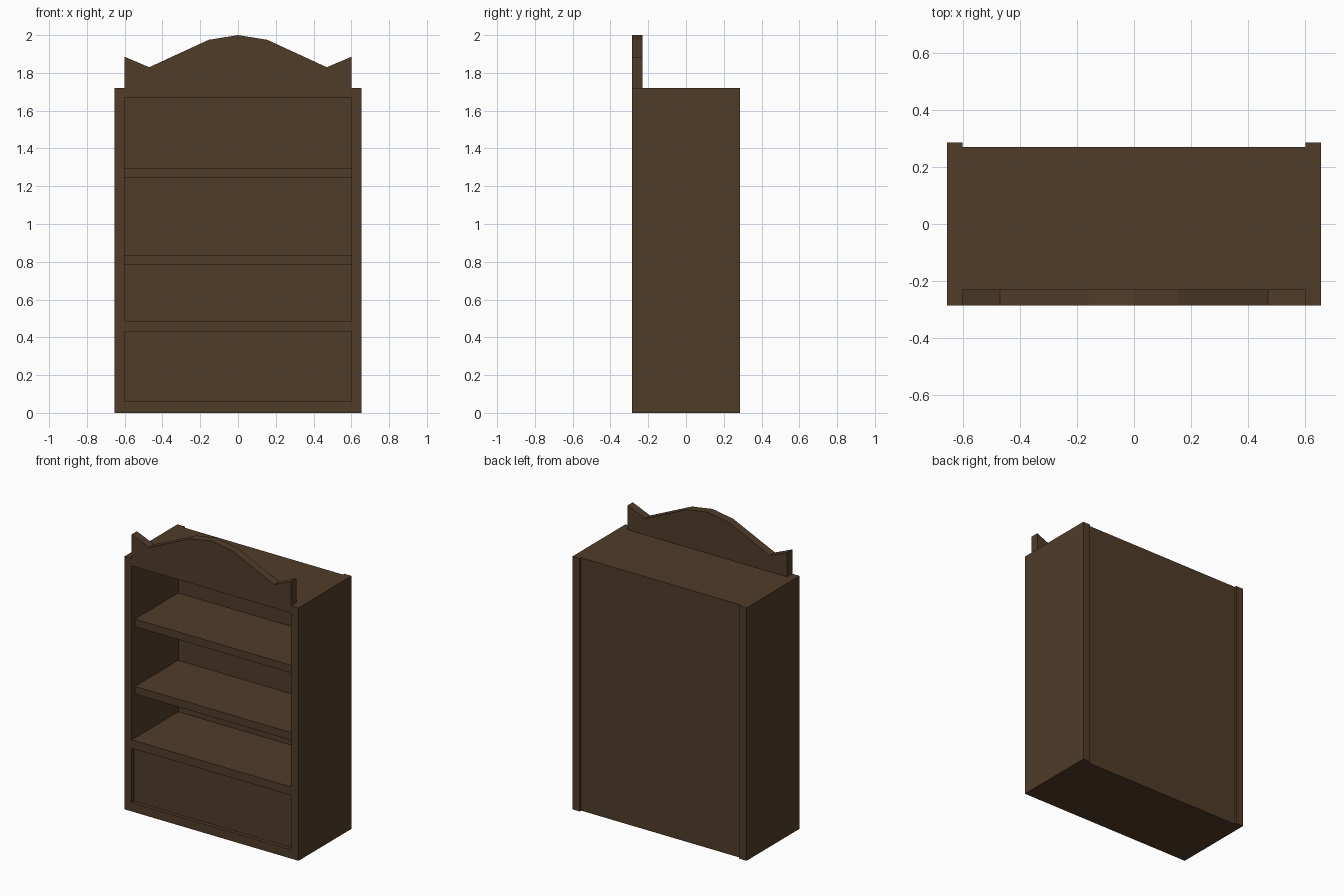
import bpy, bmesh

if "Cube" in bpy.data.objects:
    bpy.data.objects.remove(bpy.data.objects["Cube"])

wood = bpy.data.materials.new("dark_wood")
wood.diffuse_color = (0.08, 0.045, 0.022, 1)
wood.use_nodes = True
wood.node_tree.nodes["Principled BSDF"].inputs["Base Color"].default_value = wood.diffuse_color


def add_object(name, bm):
    bmesh.ops.recalc_face_normals(bm, faces=bm.faces)
    mesh = bpy.data.meshes.new(name)
    bm.to_mesh(mesh)
    bm.free()
    mesh.materials.append(wood)
    obj = bpy.data.objects.new(name, mesh)
    bpy.context.collection.objects.link(obj)
    return obj


def box(name, x, y, z):
    bm = bmesh.new()
    bmesh.ops.create_cube(bm, size=1)
    for v in bm.verts:
        for i, (lo, hi) in enumerate((x, y, z)):
            v.co[i] = lo if v.co[i] < 0 else hi
    return add_object(name, bm)


IN, OUT = 0.6, 0.655          # inner and outer half widths
FRONT, BACK = -0.285, 0.285
BACK_IN, BACK_OUT = 0.215, 0.27
TOP = 1.72
WIDTH = (-IN, IN)

# Side panels
box("left_side", (-OUT, -IN), (FRONT, BACK), (0, TOP))
box("right_side", (IN, OUT), (FRONT, BACK), (0, TOP))

# Back, top and base boards
box("back_panel", WIDTH, (BACK_IN, BACK_OUT), (0, TOP))
box("top_board", WIDTH, (-0.23, BACK_IN), (1.67, TOP))
box("base_board", WIDTH, (FRONT, BACK_IN), (0, 0.06))

# Flush counter shelf with recessed panel below it
box("counter_shelf", WIDTH, (FRONT, BACK_IN), (0.43, 0.487))
box("lower_front_panel", WIDTH, (FRONT + 0.025, FRONT + 0.075), (0.06, 0.43))

# Upper shelves, set back slightly
for i, z in enumerate((0.785, 1.243)):
    box(f"shelf_{i + 1}", WIDTH, (FRONT + 0.035, BACK_IN), (z, z + 0.052))

# Shaped crest board: half profile mirrored, then extruded backwards
half = [(0.6, 1.67), (0.6, 1.885), (0.47, 1.83), (0.155, 1.975)]
profile = half + [(0, 2.0)] + [(-x, z) for x, z in reversed(half)]
bm = bmesh.new()
face = bm.faces.new([bm.verts.new((x, FRONT, z)) for x, z in profile])
ext = bmesh.ops.extrude_face_region(bm, geom=[face], use_keep_orig=True)
verts = [g for g in ext["geom"] if isinstance(g, bmesh.types.BMVert)]
bmesh.ops.translate(bm, verts=verts, vec=(0, 0.055, 0))
add_object("crest_board", bm)
